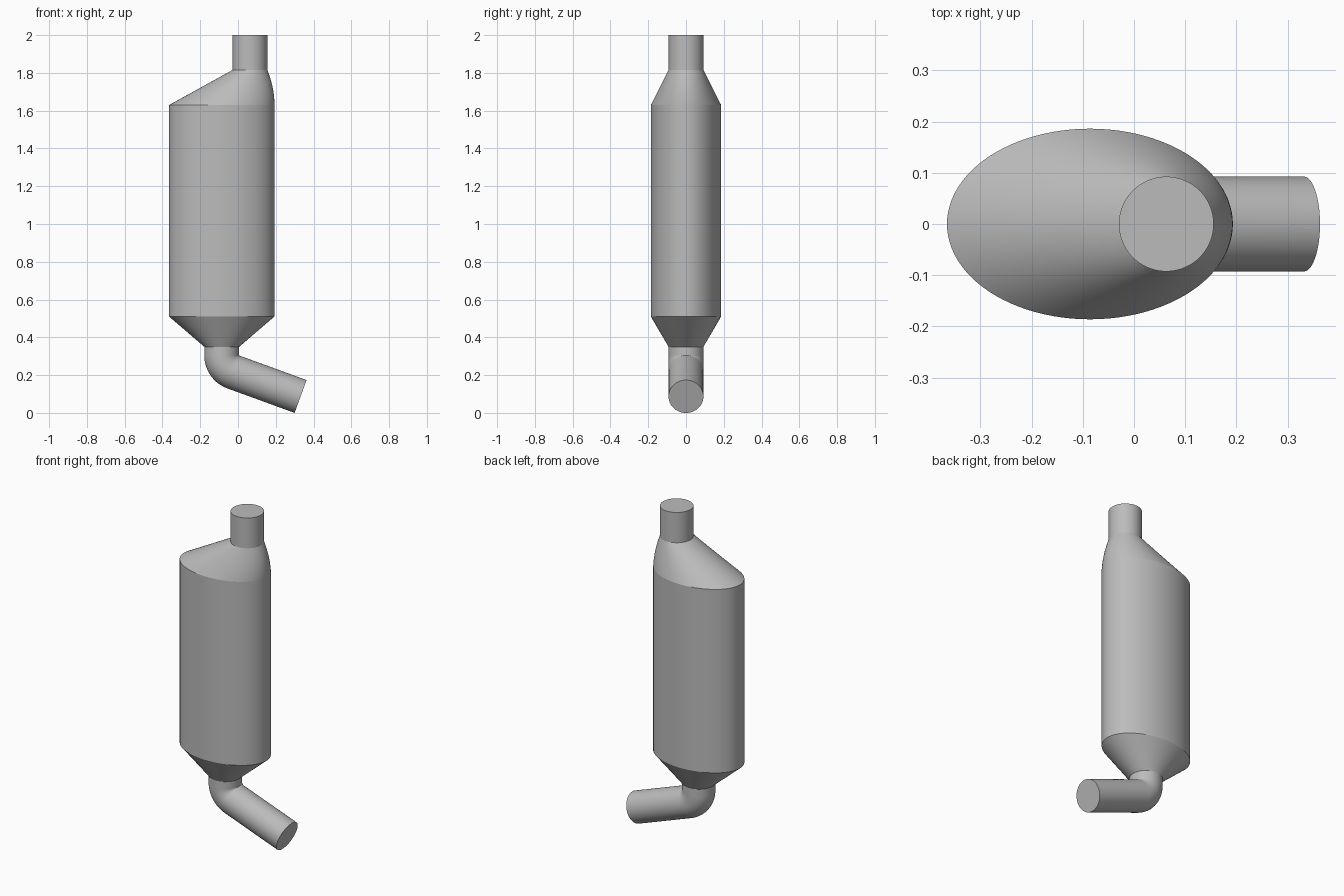
import bpy
import bmesh
from math import cos, sin, pi, radians, tan
from mathutils import Vector

cube = bpy.data.objects.get("Cube")
if cube:
    bpy.data.objects.remove(cube, do_unlink=True)

metal = bpy.data.materials.new("grey metal")
grey = (0.5, 0.5, 0.5, 1)
metal.diffuse_color = grey
metal.use_nodes = True
metal.node_tree.nodes["Principled BSDF"].inputs["Base Color"].default_value = grey

SIDES = 96
PIPE = 0.0925          # pipe radius
BODY_X, BODY_RX, BODY_RY = -0.086, 0.279, 0.186
OUT_X = 0.063          # upper pipe centre
BODY_LOW, BODY_TOP = 0.51, 1.63
NECK_LOW, NECK_TOP = 0.35, 1.815


def ring(centre, rx, ry, tilt=0.0):
    """Ellipse around centre, tilted about the y axis."""
    u = Vector((cos(tilt), 0, sin(tilt)))
    v = Vector((0, 1, 0))
    angles = [2 * pi * i / SIDES for i in range(SIDES)]
    return [Vector(centre) + u * rx * cos(a) + v * ry * sin(a) for a in angles]


def loft(name, rings, cap_start=False, cap_end=False):
    """Skin a list of rings into a smooth tube with optional flat ends."""
    bm = bmesh.new()
    loops = [[bm.verts.new(p) for p in r] for r in rings]
    for a, b in zip(loops, loops[1:]):
        for i in range(SIDES):
            j = (i + 1) % SIDES
            bm.faces.new((a[i], a[j], b[j], b[i]))
    if cap_start:
        bm.faces.new(loops[0][::-1])
    if cap_end:
        bm.faces.new(loops[-1])
    bmesh.ops.recalc_face_normals(bm, faces=bm.faces)
    mesh = bpy.data.meshes.new(name)
    bm.to_mesh(mesh)
    bm.free()
    mesh.materials.append(metal)
    obj = bpy.data.objects.new(name, mesh)
    bpy.context.collection.objects.link(obj)
    bpy.ops.object.select_all(action="DESELECT")
    obj.select_set(True)
    bpy.context.view_layer.objects.active = obj
    bpy.ops.object.shade_smooth_by_angle(angle=radians(30))
    return obj


# Oval main body
loft("main_body", [ring((BODY_X, 0, z), BODY_RX, BODY_RY) for z in (BODY_LOW, BODY_TOP)],
     True, True)

# Offset upper cone: straight slope on one side, rounded shoulder on the other
shoulder = []
STEPS = 12
for k in range(STEPS + 1):
    t = k / STEPS
    left = (BODY_X - BODY_RX) * (1 - t) + (OUT_X - PIPE) * t
    right = BODY_X + BODY_RX + (OUT_X + PIPE - BODY_X - BODY_RX) * t ** 2
    z = BODY_TOP + (NECK_TOP - BODY_TOP) * t
    ry = BODY_RY + (PIPE - BODY_RY) * t
    shoulder.append(ring(((left + right) / 2, 0, z), (right - left) / 2, ry))
loft("upper_cone", shoulder)

# Upper pipe
loft("upper_pipe", [ring((OUT_X, 0, z), PIPE, PIPE) for z in (NECK_TOP, 2.0)], False, True)

# Lower cone
loft("lower_cone", [ring((BODY_X, 0, NECK_LOW), PIPE, PIPE),
                    ring((BODY_X, 0, BODY_LOW), BODY_RX, BODY_RY)])

# Lower pipe: short drop, tight elbow, then a straight sloping run
TURN = radians(70)
BEND = PIPE + 0.002
end = Vector((0.363 - PIPE * cos(TURN), 0, PIPE * sin(TURN)))
corner_z = end.z + (end.x - BODY_X) / tan(TURN)
bend_z = corner_z + BEND * tan(TURN / 2)
path = [ring((BODY_X, 0, NECK_LOW), PIPE, PIPE)]
for k in range(17):
    a = TURN * k / 16
    centre = (BODY_X + BEND - BEND * cos(a), 0, bend_z - BEND * sin(a))
    path.append(ring(centre, PIPE, PIPE, a))
path.append(ring(end, PIPE, PIPE, TURN))
loft("lower_pipe", path, False, True)
